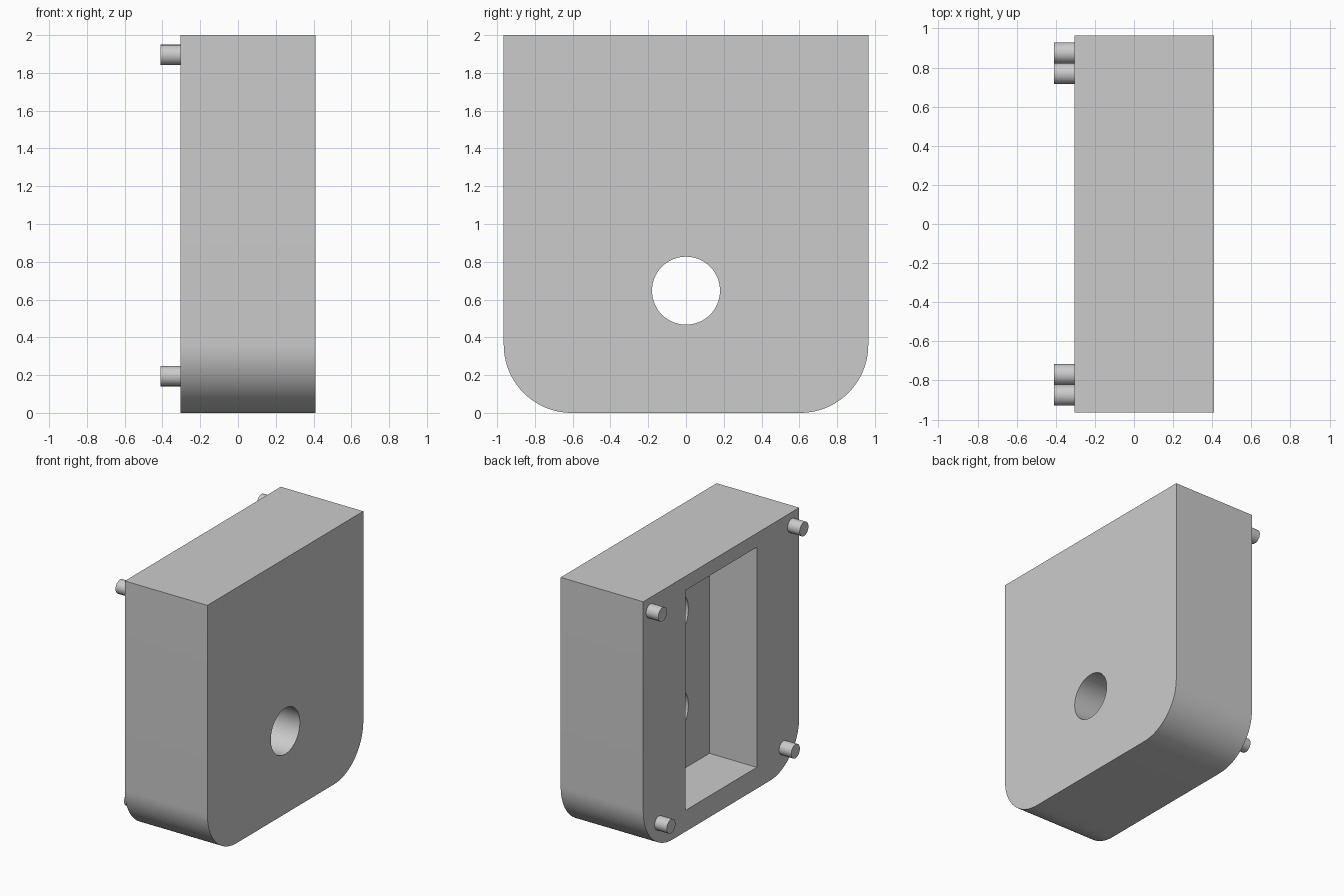
import bpy
import bmesh
from math import sin, cos, pi, radians
from mathutils import Matrix

cube = bpy.data.objects.get("Cube")
if cube:
    bpy.data.objects.remove(cube, do_unlink=True)

grey = bpy.data.materials.new("light_grey")
grey.use_nodes = True
grey.diffuse_color = (0.6, 0.6, 0.6, 1)
grey.node_tree.nodes["Principled BSDF"].inputs["Base Color"].default_value = (0.6, 0.6, 0.6, 1)

X_BACK, X_FACE, X_FLOOR = -0.305, 0.41, 0.105   # mounting side, plain side, pocket floor
HALF_Y, HEIGHT, CORNER = 0.965, 2.0, 0.36


def finish(name, bm):
    bmesh.ops.recalc_face_normals(bm, faces=bm.faces)
    mesh = bpy.data.meshes.new(name)
    bm.to_mesh(mesh)
    bm.free()
    mesh.materials.append(grey)
    ob = bpy.data.objects.new(name, mesh)
    bpy.context.collection.objects.link(ob)
    return ob


def prism(name, profile, x0, x1):
    """Extrude a (y, z) outline along x."""
    bm = bmesh.new()
    face = bm.faces.new([bm.verts.new((x0, y, z)) for y, z in profile])
    out = bmesh.ops.extrude_face_region(bm, geom=[face])
    verts = [g for g in out["geom"] if isinstance(g, bmesh.types.BMVert)]
    bmesh.ops.translate(bm, verts=verts, vec=(x1 - x0, 0, 0))
    return finish(name, bm)


def rod(name, y, z, radius, x0, x1, sides=48):
    """Cylinder lying along x."""
    bm = bmesh.new()
    place = Matrix.Translation(((x0 + x1) / 2, y, z)) @ Matrix.Rotation(pi / 2, 4, "Y")
    bmesh.ops.create_cone(bm, cap_ends=True, segments=sides, radius1=radius,
                          radius2=radius, depth=x1 - x0, matrix=place)
    return finish(name, bm)


def smooth(ob):
    bpy.ops.object.select_all(action="DESELECT")
    ob.select_set(True)
    bpy.context.view_layer.objects.active = ob
    bpy.ops.object.shade_smooth_by_angle(angle=radians(30))


def cut(ob, cutter):
    cutter.hide_render = True
    mod = ob.modifiers.new(cutter.name, "BOOLEAN")
    mod.operation = "DIFFERENCE"
    mod.solver = "EXACT"
    mod.object = cutter
    bpy.context.view_layer.objects.active = ob
    bpy.ops.object.modifier_apply(modifier=mod.name)
    bpy.data.objects.remove(cutter, do_unlink=True)


# Housing: square top, rounded bottom corners
steps = 20
arc = [(HALF_Y - CORNER + CORNER * sin(a), CORNER - CORNER * cos(a))
       for a in (pi / 2 * i / steps for i in range(steps + 1))]
right_side = arc + [(HALF_Y, HEIGHT)]
left_side = [(-y, z) for y, z in reversed(right_side)]
housing = prism("housing", right_side + left_side, X_BACK, X_FACE)

# Open pocket, through hole and blind recess above it
pocket = [(-0.44, 0.167), (0.44, 0.167), (0.44, 1.89), (-0.44, 1.89)]
cut(housing, prism("pocket_cutter", pocket, X_BACK - 0.1, X_FLOOR))
cut(housing, rod("through_hole_cutter", 0, 0.647, 0.18, X_FLOOR - 0.1, X_FACE + 0.1, 64))
cut(housing, rod("recess_cutter", 0, 1.4, 0.18, X_FLOOR - 0.1, X_FLOOR + 0.2, 64))
smooth(housing)

# Locating pegs on the mounting side
for level, y, z in (("upper", 0.875, 1.895), ("lower", 0.77, 0.195)):
    for side, s in (("front", -1), ("back", 1)):
        smooth(rod(f"{level}_{side}_peg", s * y, z, 0.054, -0.41, X_BACK + 0.01))
